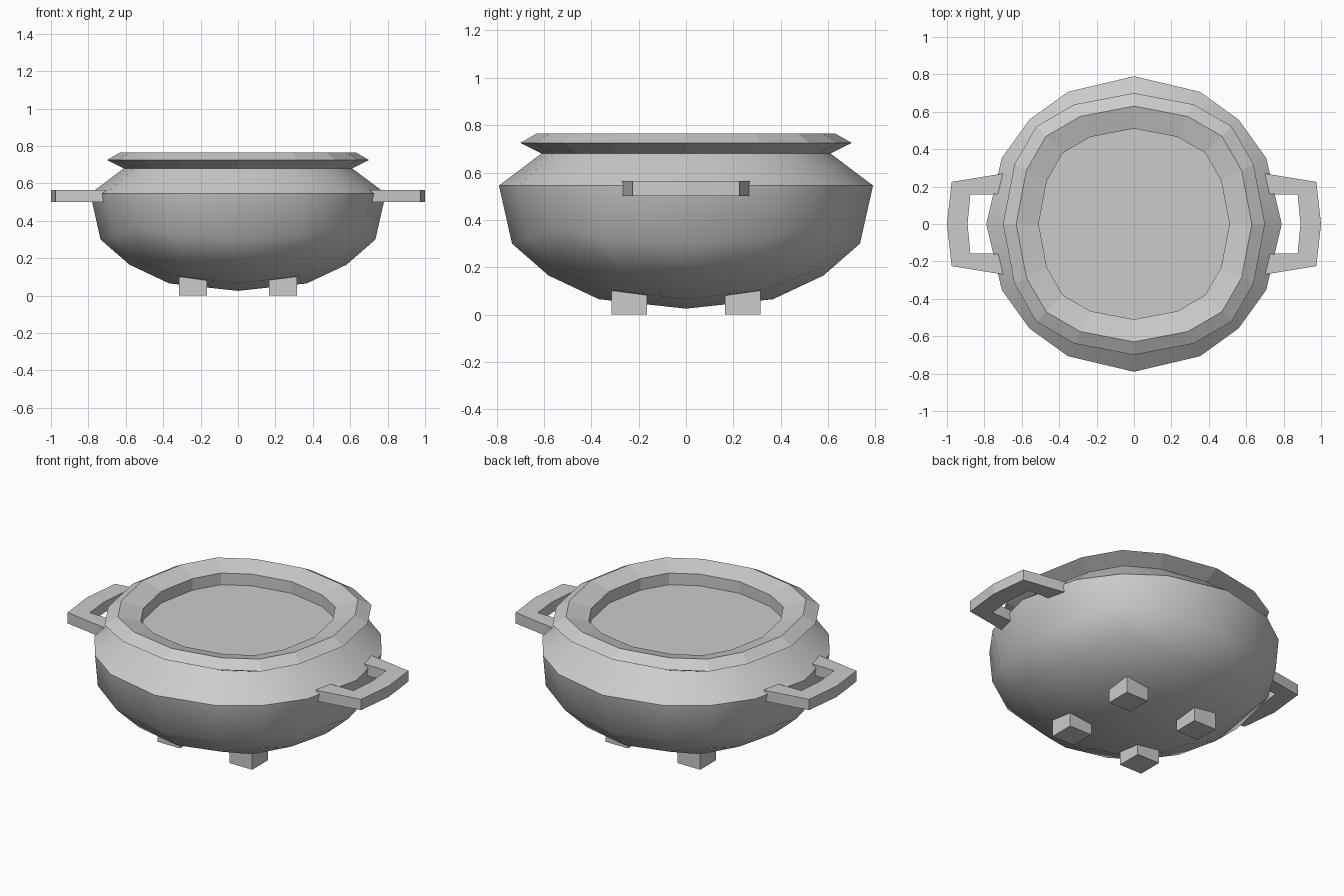
import bpy, bmesh, math

if "Cube" in bpy.data.objects:
    bpy.data.objects.remove(bpy.data.objects["Cube"])

R = 0.79


def finish(bm, name, smooth=False):
    bmesh.ops.recalc_face_normals(bm, faces=bm.faces)
    me = bpy.data.meshes.new(name)
    bm.to_mesh(me)
    bm.free()
    ob = bpy.data.objects.new(name, me)
    bpy.context.collection.objects.link(ob)
    if smooth:
        bpy.ops.object.select_all(action='DESELECT')
        ob.select_set(True)
        bpy.context.view_layer.objects.active = ob
        bpy.ops.object.shade_smooth_by_angle(angle=math.radians(50))
    return ob


def interp(v, table):
    for (a, za), (b, zb) in zip(table, table[1:]):
        if v <= b:
            return za + (zb - za) * max(0, (v - a) / (b - a))
    return table[-1][1]


# Pot body: gridded cube rounded to a squashed bowl, open at the top
HEIGHTS = [(-0.79, 0.025), (-0.706, 0.065), (-0.559, 0.165), (-0.353, 0.30), (0, 0.545)]
bm = bmesh.new()
bmesh.ops.create_cube(bm, size=2)
bmesh.ops.subdivide_edges(bm, edges=bm.edges[:], cuts=3, use_grid_fill=True)
bmesh.ops.delete(bm, geom=[v for v in bm.verts if v.co.z > 0.6], context='VERTS')
for v in bm.verts:
    level = v.co.z
    v.co = v.co.normalized() * R
    if level > 0.1:
        k, z = 0.61 / 0.706, 0.68
    else:
        k, z = (1.0 if level > -0.1 else 1.04), interp(v.co.z, HEIGHTS)
    v.co = (v.co.x * k, v.co.y * k, z)
finish(bm, "pot_body", True)


# Rounded-square ring of 16 points that matches the body opening
def ring(bm, r, z):
    square = [(1, 0), (1, .5), (1, 1), (.5, 1)]
    verts = []
    for q in range(4):
        for x, y in square:
            k = r * math.sqrt(1.25) / math.sqrt(x * x + y * y + 0.25)
            for _ in range(q):
                x, y = -y, x
            verts.append(bm.verts.new((x * k, y * k, z)))
    return verts


# Rim: flared lip, with an inner wall
bm = bmesh.new()
profile = [(0.61, 0.68), (0.70, 0.725), (0.63, 0.765), (0.51, 0.73), (0.51, 0.66)]
rings = [ring(bm, r, z) for r, z in profile]
for a, b in zip(rings, rings[1:]):
    for i in range(16):
        j = (i + 1) % 16
        bm.faces.new((a[i], a[j], b[j], b[i]))
finish(bm, "rim")

# Flat contents surface
bm = bmesh.new()
bm.faces.new(ring(bm, 0.51, 0.66))
finish(bm, "contents")

# Side handles: flat bent strip, mirrored left and right
outer = [(0.70, 0.27), (0.975, 0.225), (1.0, 0), (0.975, -0.225), (0.70, -0.27)]
inner = [(0.70, 0.16), (0.875, 0.157), (0.89, 0), (0.875, -0.157), (0.70, -0.16)]
for side, label in ((1, "right"), (-1, "left")):
    bm = bmesh.new()
    o = [bm.verts.new((side * x, y, 0.50)) for x, y in outer]
    n = [bm.verts.new((side * x, y, 0.50)) for x, y in inner]
    faces = [bm.faces.new((o[i], o[i + 1], n[i + 1], n[i])) for i in range(4)]
    ext = bmesh.ops.extrude_face_region(bm, geom=faces, use_keep_orig=True)
    for v in ext['geom']:
        if isinstance(v, bmesh.types.BMVert):
            v.co.z = 0.565
    finish(bm, label + "_handle")

# Four block feet
for sx in (-1, 1):
    for sy in (-1, 1):
        bm = bmesh.new()
        bmesh.ops.create_cube(bm, size=1)
        for v in bm.verts:
            v.co = (sx * 0.24 + v.co.x * 0.15, sy * 0.24 + v.co.y * 0.15, 0.05 + v.co.z * 0.1)
        finish(bm, ("front" if sy < 0 else "back") + ("_left" if sx < 0 else "_right") + "_foot")
